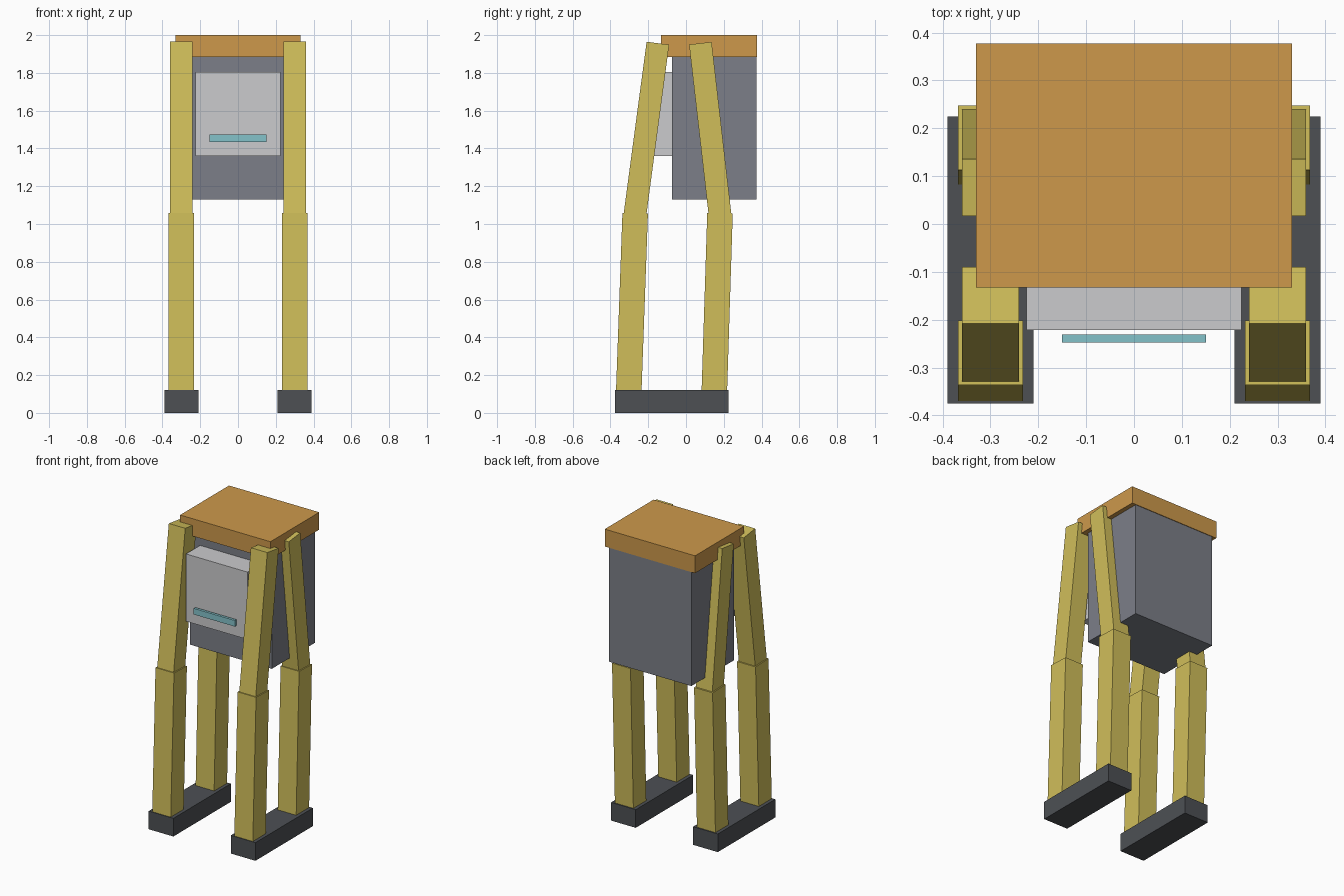
import bpy
from mathutils import Vector, Matrix

cube = bpy.data.objects.get("Cube")
if cube:
    bpy.data.objects.remove(cube, do_unlink=True)


def linear(c):
    return c / 12.92 if c <= 0.04045 else ((c + 0.055) / 1.055) ** 2.4


def material(name, *rgb):
    colour = [linear(c / 255) for c in rgb] + [1]
    mat = bpy.data.materials.new(name)
    mat.use_nodes = True
    mat.diffuse_color = colour
    bsdf = next(n for n in mat.node_tree.nodes if n.type == "BSDF_PRINCIPLED")
    bsdf.inputs["Base Color"].default_value = colour
    return mat


orange = material("orange", 205, 153, 75)
yellow = material("yellow", 208, 190, 90)
slate = material("slate grey", 124, 127, 136)
silver = material("light grey", 203, 203, 205)
teal = material("teal", 132, 194, 202)
charcoal = material("charcoal", 77, 80, 84)


def box(name, mat, x, y, z):
    """Axis-aligned box from its ranges along x, y and z."""
    lo, hi = Vector((x[0], y[0], z[0])), Vector((x[1], y[1], z[1]))
    bpy.ops.mesh.primitive_cube_add(size=1)
    ob = bpy.context.object
    ob.name = name
    ob.data.transform(Matrix.Translation((lo + hi) / 2) @ Matrix.Diagonal((hi - lo).to_4d()))
    ob.data.materials.append(mat)
    return ob


def beam(name, mat, x, bottom, top, width):
    """Square beam between two (y, z) points in the plane at x."""
    a, b = Vector((x, *bottom)), Vector((x, *top))
    axis = b - a
    half = width / 2
    ob = box(name, mat, (-half, half), (-half, half), (-axis.length / 2, axis.length / 2))
    tilt = Vector((0, 0, 1)).rotation_difference(axis).to_matrix().to_4x4()
    ob.data.transform(Matrix.Translation((a + b) / 2) @ tilt)
    return ob


# Torso: roof slab, main body, front panel and visor bar
box("roof", orange, (-0.33, 0.33), (-0.133, 0.377), (1.885, 2.0))
box("body", slate, (-0.3, 0.3), (-0.075, 0.373), (1.13, 1.885))
box("front_panel", silver, (-0.225, 0.225), (-0.222, -0.07), (1.36, 1.805))
box("visor_bar", teal, (-0.15, 0.15), (-0.248, -0.231), (1.435, 1.475))

# Legs and feet on both sides
for side, s in (("left", 1), ("right", -1)):
    box(side + "_foot", charcoal, sorted((s * 0.21, s * 0.39)), (-0.375, 0.225), (0, 0.12))
    x = s * 0.3
    beam(side + "_front_lower_leg", yellow, x, (-0.303, 0.115), (-0.269, 1.057), 0.135)
    beam(side + "_front_upper_leg", yellow, x, (-0.27, 1.05), (-0.149, 1.957), 0.12)
    beam(side + "_back_lower_leg", yellow, x, (0.15, 0.115), (0.18, 1.057), 0.135)
    beam(side + "_back_upper_leg", yellow, x, (0.18, 1.05), (0.076, 1.957), 0.12)
